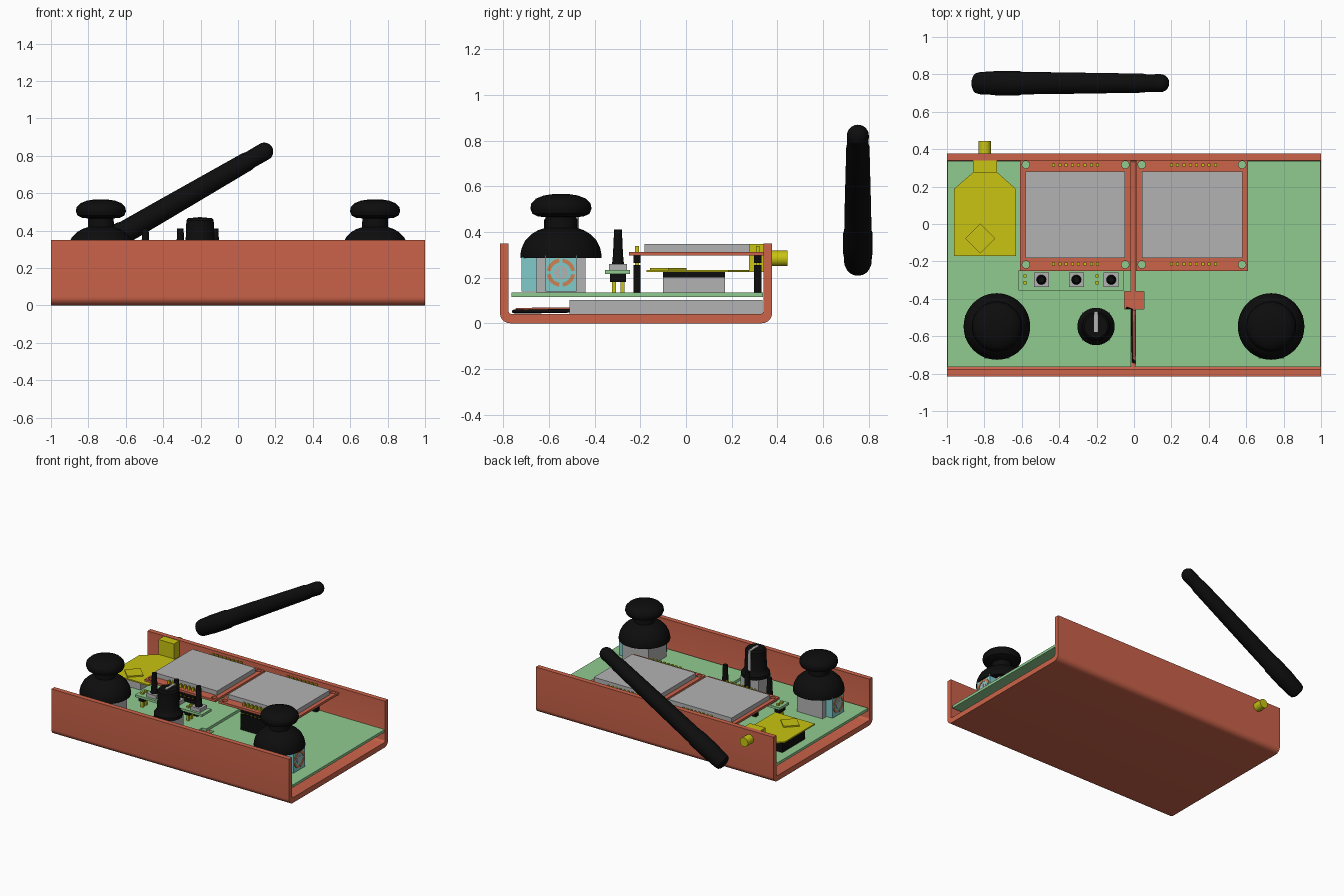
import bpy, math
from mathutils import Matrix, Vector

if "Cube" in bpy.data.objects:
    bpy.data.objects.remove(bpy.data.objects["Cube"])


def mat(name, r, g, b):
    m = bpy.data.materials.new(name)
    m.diffuse_color = (r, g, b, 1)
    m.use_nodes = True
    m.node_tree.nodes["Principled BSDF"].inputs["Base Color"].default_value = m.diffuse_color
    return m


RED = mat("terracotta", 0.60, 0.125, 0.068)
GREEN = mat("board_green", 0.28, 0.60, 0.28)
GREY = mat("light_grey", 0.45, 0.45, 0.45)
BLACK = mat("black", 0.004, 0.004, 0.004)
YELLOW = mat("yellow", 0.58, 0.55, 0.006)
CYAN = mat("pale_cyan", 0.22, 0.60, 0.60)
ORANGE = mat("orange", 0.62, 0.22, 0.09)


def build(name, verts, faces, m, smooth=False):
    me = bpy.data.meshes.new(name)
    me.from_pydata(verts, [], faces)
    me.materials.append(m)
    ob = bpy.data.objects.new(name, me)
    bpy.context.collection.objects.link(ob)
    if smooth:
        me.shade_smooth()
        me.set_sharp_from_angle(angle=math.radians(35))
    return ob


def boxes(name, dims, m):
    """One object from many boxes (x0, x1, y0, y1, z0, z1)."""
    v, f = [], []
    for x0, x1, y0, y1, z0, z1 in dims:
        n = len(v)
        v += [(x, y, z) for z in (z0, z1) for x, y in ((x0, y0), (x1, y0), (x1, y1), (x0, y1))]
        f += [[n + i for i in q] for q in ((3, 2, 1, 0), (4, 5, 6, 7), (0, 1, 5, 4),
                                           (1, 2, 6, 5), (2, 3, 7, 6), (3, 0, 4, 7))]
    return build(name, v, f, m)


def box(name, m, *dims):
    return boxes(name, [dims], m)


def prism(name, pts, a, b, m, axis="z", smooth=False):
    """Extrude a counter-clockwise outline: (x,y) along z or (y,z) along x."""
    n = len(pts)
    place = (lambda p, h: (p[0], p[1], h)) if axis == "z" else (lambda p, h: (h, p[0], p[1]))
    v = [place(p, h) for h in (a, b) for p in pts]
    f = [list(range(n))[::-1], list(range(n, 2 * n))]
    f += [(i, (i + 1) % n, n + (i + 1) % n, n + i) for i in range(n)]
    return build(name, v, f, m, smooth)


def lathe(name, prof, m, loc=(0, 0, 0), rot=(0, 0, 0), seg=48):
    """Spin (radius, height) points about z, bottom to top, with flat caps."""
    v = [(r * math.cos(2 * math.pi * i / seg), r * math.sin(2 * math.pi * i / seg), z)
         for r, z in prof for i in range(seg)]
    f = [list(range(seg))[::-1], list(range(len(v) - seg, len(v)))]
    for k in range(len(prof) - 1):
        f += [(k * seg + i, k * seg + (i + 1) % seg, (k + 1) * seg + (i + 1) % seg, (k + 1) * seg + i)
              for i in range(seg)]
    ob = build(name, v, f, m, True)
    ob.location, ob.rotation_euler = loc, rot
    return ob


def arc(cx, cy, r, a0, a1, n=8):
    return [(cx + r * math.cos(math.radians(a0 + (a1 - a0) * i / n)),
             cy + r * math.sin(math.radians(a0 + (a1 - a0) * i / n))) for i in range(n + 1)]


def wire(name, pts, r, m):
    cu = bpy.data.curves.new(name, "CURVE")
    cu.dimensions, cu.bevel_depth, cu.bevel_resolution = "3D", r, 2
    sp = cu.splines.new("POLY")
    sp.points.add(len(pts) - 1)
    for p, c in zip(sp.points, pts):
        p.co = (*c, 1)
    cu.materials.append(m)
    bpy.context.collection.objects.link(bpy.data.objects.new(name, cu))


# Open-ended case: U channel with rounded bottom corners
F, B, T = -0.815, 0.377, 0.037
case = ([(F, 0.35)] + arc(F + 0.045, 0.045, 0.045, 180, 270) + arc(B - 0.045, 0.045, 0.045, 270, 360)
        + [(B, 0.35), (B - T, 0.35)] + arc(B - T - 0.015, 0.055, 0.015, 0, -90, 4)
        + arc(F + T + 0.015, 0.055, 0.015, 270, 180, 4) + [(F + T, 0.35)])
prism("case", case, -1, 1, RED, "x", True)

# Main board in two halves with a cable notch in the middle
for side, gap, notch, out in (("left", -0.015, -0.05, -0.997), ("right", 0.008, 0.053, 0.997)):
    p = [(out, -0.765), (gap, -0.765), (gap, -0.455), (notch, -0.455), (notch, -0.36),
         (gap, -0.36), (gap, 0.338), (out, 0.338)]
    prism("main_board_" + side, p if side == "left" else p[::-1], 0.115, 0.135, GREEN)

# Battery and its wires under the board
box("battery", GREY, 0.08, 0.75, -0.51, 0.335, 0.04, 0.102)
wire("battery_wire_red", [(0.12, -0.51, 0.062), (0.1, -0.68, 0.06), (0.05, -0.74, 0.06),
                          (0, -0.72, 0.06), (0, -0.46, 0.06)], 0.008, RED)
wire("battery_wire_black", [(0.15, -0.51, 0.055), (0.12, -0.7, 0.052), (0.05, -0.755, 0.052),
                            (-0.004, -0.735, 0.05), (-0.012, -0.46, 0.055), (-0.04, -0.45, 0.07)], 0.008, BLACK)

# Two display modules on pin headers
for side, x0, x1, s0, s1, p0 in (("left", -0.61, -0.015, -0.58, -0.048, -0.43),
                                 ("right", 0.01, 0.61, 0.043, 0.58, 0.2)):
    plate = box("display_board_" + side, RED, x0, x1, -0.25, 0.34, 0.296, 0.313)
    cut = None
    for hx in (x0 + 0.032, x1 - 0.032):
        for hy in (-0.217, 0.317):
            cut = lathe("mount_hole_cutter", [(0.02, 0.28), (0.02, 0.33)], RED, (hx, hy, 0), seg=24)
            cut.hide_render = True
            cut.hide_set(True)
            mod = plate.modifiers.new("hole", "BOOLEAN")
            mod.operation, mod.object = "DIFFERENCE", cut
    box("screen_" + side, GREY, s0, s1, -0.182, 0.28, 0.313, 0.347)
    pins, sockets = [], []
    for y in (-0.215, 0.315):
        for i in range(8):
            x = p0 + i * 0.0336
            pins.append((x - 0.008, x + 0.008, y - 0.008, y + 0.008, 0.14, 0.338))
        for z0, z1 in ((0.135, 0.255), (0.265, 0.296)):
            sockets.append((p0 - 0.017, p0 + 0.252, y - 0.016, y + 0.016, z0, z1))
    boxes("display_pins_" + side, pins, YELLOW)
    boxes("display_headers_" + side, sockets, BLACK)

# Radio module with socket, badge and aerial connector
outline = [(-0.963, -0.172), (-0.631, -0.172), (-0.631, 0.187), (-0.73, 0.275), (-0.862, 0.275), (-0.963, 0.187)]
prism("radio_board", outline, 0.224, 0.234, YELLOW)
prism("radio_badge", arc(-0.822, -0.077, 0.08, 0, 270, 3), 0.234, 0.243, YELLOW)
box("radio_connector_block", YELLOW, -0.862, -0.732, 0.275, 0.341, 0.225, 0.347)
lathe("aerial_socket", [(0.034, 0), (0.034, 0.115)], YELLOW, (-0.798, 0.33, 0.284), (-math.pi / 2, 0, 0), 32)
box("radio_header", BLACK, -0.93, -0.87, -0.1, 0.17, 0.135, 0.224)
box("radio_header_top", BLACK, -0.87, -0.75, -0.1, 0.17, 0.2, 0.224)
box("radio_header_body", GREY, -0.869, -0.75, -0.1, 0.17, 0.135, 0.2)

# Detached aerial, leaning 30 degrees
ant = [(0.04, -0.005), (0.054, 0.005), (0.06, 0.03), (0.062, 0.09), (0.065, 0.12), (0.065, 0.265), (0.06, 0.28),
       (0.058, 0.5), (0.051, 1.03), (0.047, 1.05)]
ant += [(max(r, 0.001), h) for r, h in arc(0, 1.138, 0.048, 0, 90, 8)]
lathe("aerial", ant, BLACK, (-0.845, 0.753, 0.253), (0, math.radians(60), 0))

# Joysticks, mirrored left and right
stick = [(0.15, 0.285), (0.178, 0.286), (0.178, 0.3), (0.172, 0.33), (0.155, 0.365), (0.13, 0.39), (0.1, 0.408),
         (0.07, 0.418), (0.068, 0.465), (0.1, 0.468), (0.125, 0.48), (0.134, 0.502), (0.13, 0.525),
         (0.11, 0.546), (0.075, 0.56), (0.035, 0.566), (0.001, 0.567)]
for side, s in (("left", -1), ("right", 1)):
    cx, cy = s * 0.733, -0.548
    lathe("joystick_cap_" + side, stick, BLACK, (cx, cy, 0))
    box("joystick_body_" + side, GREY, cx - 0.108, cx + 0.108, cy - 0.108, cy + 0.108, 0.135, 0.295)
    a, b = sorted((cx + s * 0.108, cx + s * 0.165))
    box("side_sensor_" + side, CYAN, a, b, cy - 0.068, cy + 0.068, 0.14, 0.297)
    box("front_sensor_" + side, CYAN, cx - 0.068, cx + 0.068, cy - 0.172, cy - 0.108, 0.14, 0.29)
    # Sensor dials: broken ring and hub
    face = cx + s * 0.165
    a, b = sorted((face, face + s * 0.005))
    for k in range(4):
        a0 = 8 + 90 * k
        ring = arc(cy, 0.222, 0.062, a0, a0 + 74) + arc(cy, 0.222, 0.045, a0 + 74, a0)
        prism("sensor_ring_" + side, ring, a, b, ORANGE, "x")
    prism("sensor_hub_" + side, arc(cy, 0.222, 0.03, 0, 345, 23), a, b, GREY, "x")
    box("sensor_slot_" + side, CYAN, a - 0.002, b + 0.002, cy - 0.005, cy + 0.005, 0.2, 0.244)

# Rotary knob with pointer line
kx, ky = -0.203, -0.548
box("knob_body", GREY, kx - 0.075, kx + 0.075, ky - 0.075, ky + 0.075, 0.135, 0.265)
lathe("knob", [(0.1, 0.262), (0.1, 0.285), (0.085, 0.305), (0.078, 0.32), (0.073, 0.455), (0.062, 0.468),
               (0.001, 0.469)], BLACK, (kx, ky, 0), seg=40)
boxes("knob_pointer", [(kx - 0.01, kx + 0.01, ky - 0.03, ky + 0.07, 0.465, 0.473),
                       (kx - 0.01, kx + 0.01, ky + 0.07, ky + 0.079, 0.32, 0.473)], GREY)

# Switch board with three switches on pins
box("switch_board", GREEN, -0.617, -0.053, -0.355, -0.245, 0.215, 0.233)
for i, x in enumerate((-0.495, -0.308, -0.122)):
    box("switch_body_%d" % i, GREY, x - 0.04, x + 0.04, -0.337, -0.258, 0.233, 0.26)
    lathe("switch_button_%d" % i, [(0.026, 0.26), (0.022, 0.3), (0.017, 0.41)], BLACK, (x, -0.298, 0), seg=24)
posts, holders = [], []
for x in (-0.583, -0.198):
    holders.append((x - 0.02, x + 0.02, -0.332, -0.262, 0.18, 0.215))
    for y in (-0.278, -0.315):
        posts.append((x - 0.009, x + 0.009, y - 0.009, y + 0.009, 0.135, 0.245))
boxes("switch_board_pins", posts, YELLOW)
boxes("switch_board_holders", holders, BLACK)
